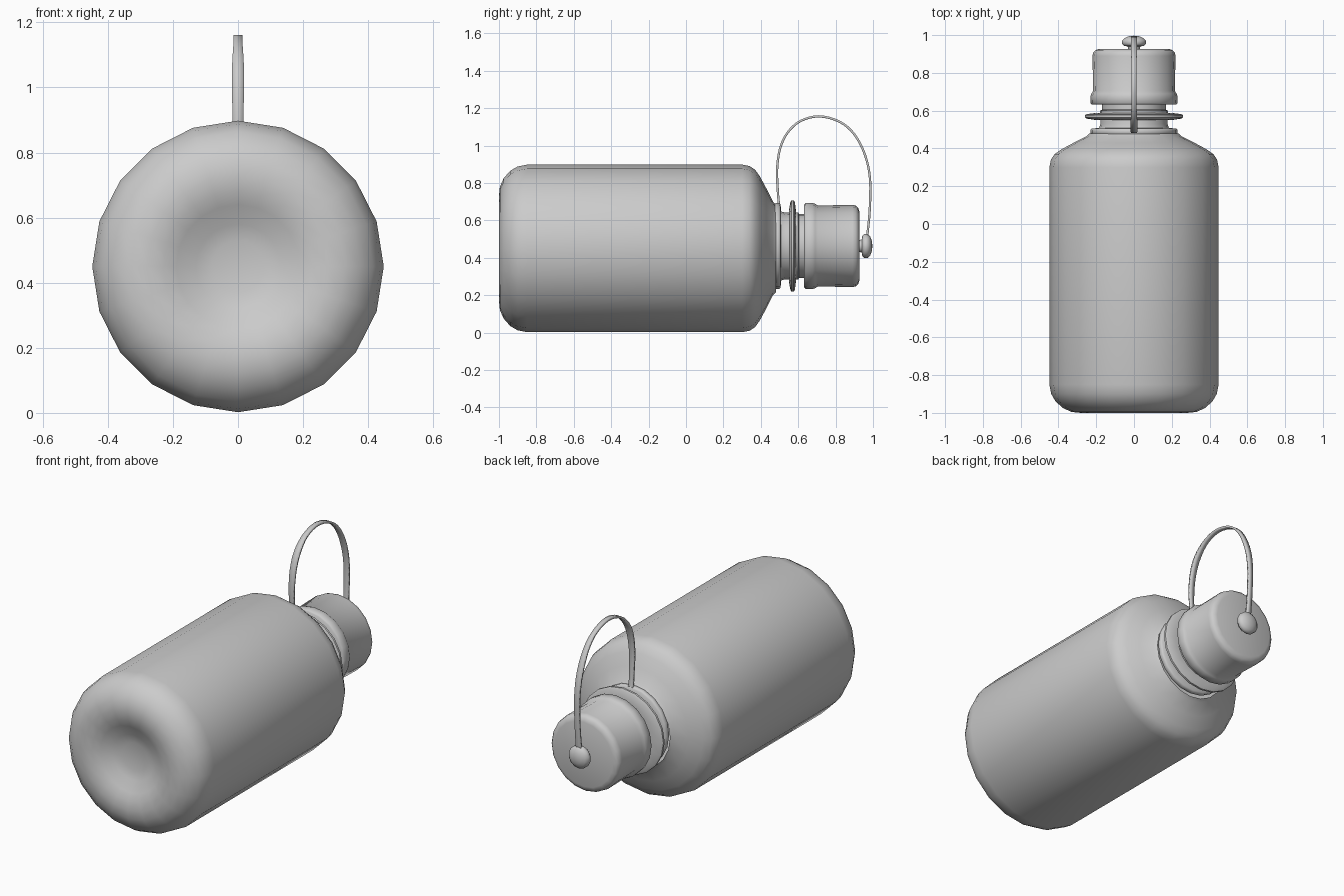
import bpy
import bmesh
import math
from mathutils import Vector

default_cube = bpy.data.objects.get("Cube")
if default_cube:
    bpy.data.objects.remove(default_cube, do_unlink=True)


def make_material(name, colour):
    material = bpy.data.materials.new(name)
    material.use_nodes = True
    material.diffuse_color = colour
    shader = next(n for n in material.node_tree.nodes if n.type == 'BSDF_PRINCIPLED')
    shader.inputs["Base Color"].default_value = colour
    return material


grey = make_material("plain_grey", (0.6, 0.6, 0.6, 1))


def finish(name, mesh_builder, smooth_angle):
    """Turn a bmesh into a smooth-shaded object."""
    bmesh.ops.recalc_face_normals(mesh_builder, faces=mesh_builder.faces)
    mesh = bpy.data.meshes.new(name)
    mesh_builder.to_mesh(mesh)
    mesh_builder.free()
    mesh.materials.append(grey)
    part = bpy.data.objects.new(name, mesh)
    bpy.context.collection.objects.link(part)
    bpy.ops.object.select_all(action='DESELECT')
    part.select_set(True)
    bpy.context.view_layer.objects.active = part
    bpy.ops.object.shade_smooth_by_angle(angle=math.radians(smooth_angle))
    return part


def lathe(name, profile, height, sides=20, squash=1, smooth_angle=50):
    """Spin a profile of (y, radius) pairs round a lengthwise axis."""
    bm = bmesh.new()
    rings = []
    for y, radius in profile:
        if radius == 0:
            rings.append([bm.verts.new((0, y, height))] * sides)
            continue
        ring = []
        for i in range(sides):
            angle = math.tau * i / sides
            ring.append(bm.verts.new((radius * math.sin(angle), y,
                                      height + squash * radius * math.cos(angle))))
        rings.append(ring)
    for near, far in zip(rings, rings[1:]):
        for i in range(sides):
            j = (i + 1) % sides
            corners = dict.fromkeys((near[i], near[j], far[j], far[i]))
            bm.faces.new(list(corners))
    return finish(name, bm, smooth_angle)


# Bottle body with a dished base and sloping shoulder
lathe("bottle_body", [
    (-0.93, 0), (-0.932, 0.08), (-0.945, 0.13), (-0.975, 0.19), (-0.992, 0.23),
    (-1, 0.28), (-0.995, 0.33), (-0.975, 0.375), (-0.94, 0.415), (-0.9, 0.438),
    (-0.85, 0.448), (0.3, 0.448), (0.34, 0.44), (0.37, 0.42), (0.395, 0.385),
    (0.43, 0.32), (0.465, 0.25), (0.48, 0.235)], 0.45)

# Neck with its collar
CENTRE = 0.463
lathe("neck", [
    (0.475, 0.2), (0.475, 0.226), (0.482, 0.23), (0.498, 0.23), (0.506, 0.222),
    (0.508, 0.185), (0.53, 0.178), (0.6, 0.18), (0.605, 0.17), (0.66, 0.17)], CENTRE)

# Strap ring round the neck
lathe("strap_ring", [
    (0.55, 0.17), (0.55, 0.2), (0.558, 0.25), (0.564, 0.26), (0.576, 0.26),
    (0.582, 0.25), (0.588, 0.2), (0.588, 0.17)], CENTRE, squash=0.94)

# Screw cap with a flared lower rim
lathe("cap", [
    (0.632, 0.16), (0.632, 0.222), (0.64, 0.23), (0.675, 0.231), (0.69, 0.226),
    (0.705, 0.216), (0.89, 0.22), (0.908, 0.216), (0.92, 0.205), (0.927, 0.185),
    (0.927, 0)], CENTRE)

# Button holding the strap to the cap
lathe("cap_button", [
    (0.92, 0.03), (0.94, 0.035), (0.943, 0.055), (0.955, 0.065), (0.972, 0.064),
    (0.985, 0.05), (0.994, 0.028), (0.997, 0)], CENTRE, sides=14)


def spline(points, steps=4):
    """Smooth a path through its points."""
    path = [points[0]] + points + [points[-1]]
    result = []
    for a, b, c, d in zip(path, path[1:], path[2:], path[3:]):
        for k in range(steps):
            t = k / steps
            result.append((2 * b + (c - a) * t + (2 * a - 5 * b + 4 * c - d) * t ** 2
                           + (3 * b - a - 3 * c + d) * t ** 3) / 2)
    return result + [points[-1]]


# Looped strap: half width, y and z at each point
strap_path = spline([Vector(p) for p in [
    (0.016, 0.5, 0.66), (0.013, 0.492, 0.74), (0.016, 0.487, 0.87),
    (0.018, 0.502, 0.98), (0.018, 0.54, 1.065), (0.014, 0.61, 1.13),
    (0.013, 0.71, 1.156), (0.013, 0.82, 1.128), (0.015, 0.9, 1.06),
    (0.017, 0.957, 0.95), (0.016, 0.984, 0.82), (0.015, 0.982, 0.65),
    (0.016, 0.967, 0.5)]])
bm = bmesh.new()
rows = [[bm.verts.new((side * w, y, z)) for side in (-1, 1)] for w, y, z in strap_path]
for (a, b), (c, d) in zip(rows, rows[1:]):
    bm.faces.new((a, b, d, c))
strap = finish("strap", bm, 40)
thickness = strap.modifiers.new("thickness", 'SOLIDIFY')
thickness.thickness = 0.012
thickness.offset = 0
